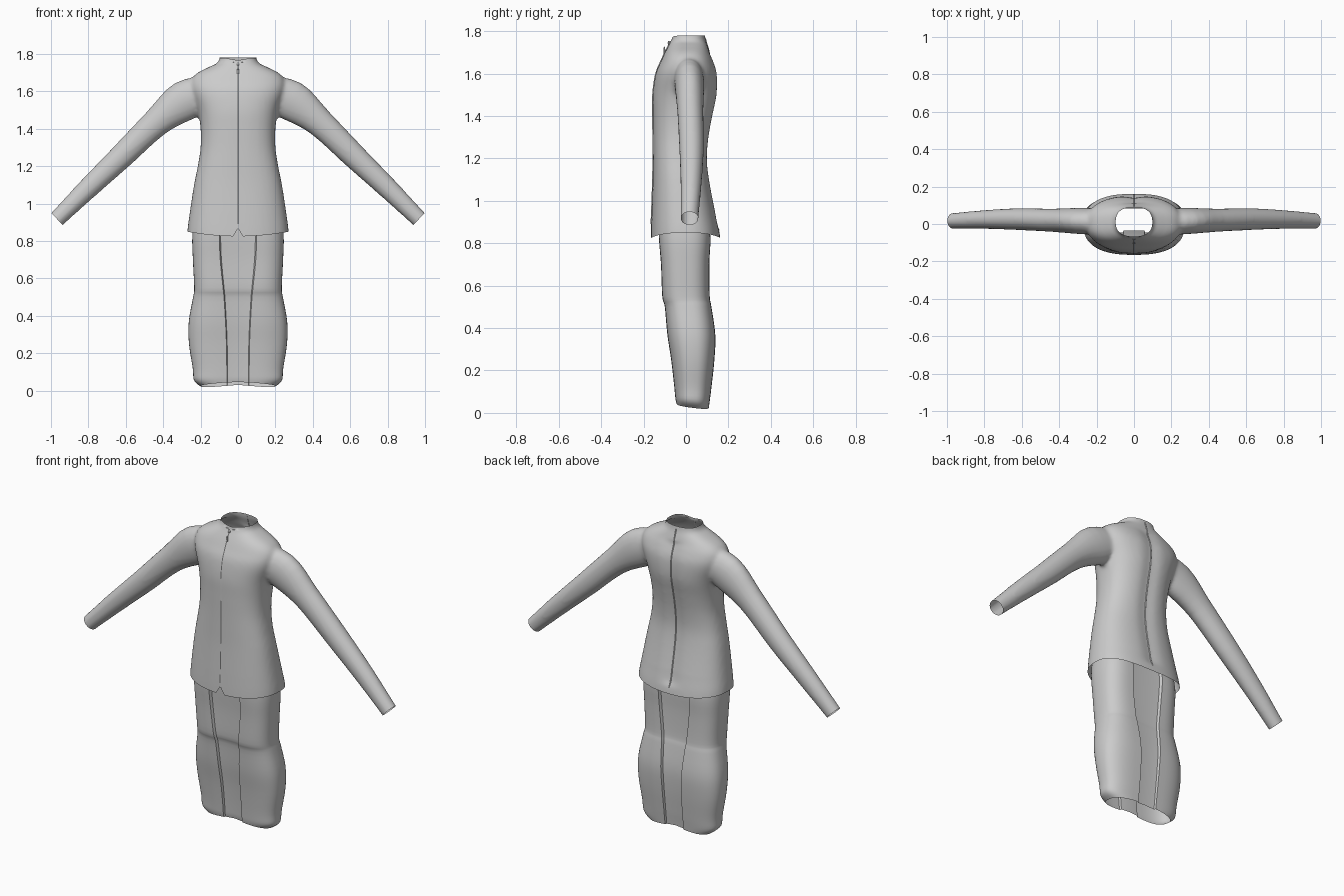
import bpy, bmesh, math
from mathutils import Vector

cube = bpy.data.objects.get("Cube")
if cube:
    bpy.data.objects.remove(cube)


def material(name, value):
    m = bpy.data.materials.new(name)
    m.use_nodes = True
    m.diffuse_color = (value, value, value, 1)
    m.node_tree.nodes["Principled BSDF"].inputs["Base Color"].default_value = (value, value, value, 1)
    return m


CLOTH = material("light grey cloth", 0.6)


def finish(name, bm, angle=40):
    bmesh.ops.recalc_face_normals(bm, faces=bm.faces)
    me = bpy.data.meshes.new(name)
    bm.to_mesh(me)
    bm.free()
    ob = bpy.data.objects.new(name, me)
    bpy.context.collection.objects.link(ob)
    me.materials.append(CLOTH)
    bpy.ops.object.select_all(action="DESELECT")
    ob.select_set(True)
    bpy.context.view_layer.objects.active = ob
    bpy.ops.object.shade_smooth_by_angle(angle=math.radians(angle))
    return ob


def loft(bm, rings, caps=False):
    rows = [[bm.verts.new(p) for p in ring] for ring in rings]
    n = len(rows[0])
    for a, b in zip(rows, rows[1:]):
        for i in range(n):
            j = (i + 1) % n
            bm.faces.new((a[i], a[j], b[j], b[i]))
    if caps:
        bm.faces.new(rows[0])
        bm.faces.new(rows[-1])


def smooth_rows(rows, steps=4):
    """Catmull-Rom interpolation of rows of numbers."""
    out = []
    for i in range(len(rows) - 1):
        p = [rows[max(i - 1, 0)], rows[i], rows[i + 1], rows[min(i + 2, len(rows) - 1)]]
        for s in range(steps):
            t = s / steps
            out.append([0.5 * (2 * b + (c - a) * t + (2 * a - 5 * b + 4 * c - d) * t * t
                               + (3 * b - a - 3 * c + d) * t ** 3) for a, b, c, d in zip(*p)])
    return out + [list(rows[-1])]


def power(v, e):
    return math.copysign(abs(v) ** e, v)


# Jacket body: height, half width, front y, back y
BODY = smooth_rows([
    (0.76, 0.275, -0.165, 0.17), (0.86, 0.27, -0.165, 0.16), (0.95, 0.258, -0.162, 0.14),
    (1.1, 0.235, -0.157, 0.112), (1.2, 0.215, -0.156, 0.102), (1.3, 0.2, -0.156, 0.11),
    (1.4, 0.2, -0.157, 0.128), (1.5, 0.215, -0.157, 0.148), (1.6, 0.25, -0.143, 0.148),
    (1.66, 0.25, -0.118, 0.13), (1.7, 0.215, -0.1, 0.112), (1.735, 0.145, -0.082, 0.1),
    (1.76, 0.103, -0.07, 0.092), (1.82, 0.096, -0.062, 0.086)])


def body_ring(z, hx, front, back):
    mid, hy, ring = (front + back) / 2, (back - front) / 2, []
    e = 2 / 2.5
    for i in range(64):
        a = math.tau * i / 64
        x, y = hx * power(math.cos(a), e), mid + hy * power(math.sin(a), e)
        if y > mid and 0.9 < z < 1.7:      # shallow groove down the spine
            y -= 0.012 * math.exp(-(x / 0.04) ** 2)
        ring.append((x, y, z))
    return ring


# Sleeve: centre x, centre z, radius across, centre y, radius in y
SLEEVE = smooth_rows([
    (0.14, 1.6, 0.085, 0.01, 0.07), (0.285, 1.55, 0.108, 0.016, 0.07),
    (0.437, 1.433, 0.077, 0.02, 0.062), (0.625, 1.25, 0.066, 0.026, 0.058),
    (0.8, 1.083, 0.056, 0.024, 0.05), (0.967, 0.918, 0.045, 0.017, 0.042),
    (1.03, 0.855, 0.043, 0.016, 0.042)])


def sleeve_rings(side):
    rings = []
    for i, (x, z, r, y, ry) in enumerate(SLEEVE):
        p, q = SLEEVE[max(i - 1, 0)], SLEEVE[min(i + 1, len(SLEEVE) - 1)]
        d = Vector((q[0] - p[0], 0, q[1] - p[1])).normalized()
        ring = []
        for k in range(32):
            a = math.tau * k / 32
            u = r * math.cos(a)
            ring.append((side * (x - d.z * u), y + ry * math.sin(a), z + d.x * u))
        rings.append(ring)
    return rings


# Jacket: body and sleeves blended to one skin, then opened at neck, hem and cuffs
bm = bmesh.new()
loft(bm, [body_ring(*r) for r in BODY], True)
for side in (-1, 1):
    loft(bm, sleeve_rings(side), True)
jacket = finish("jacket", bm)
remesh = jacket.modifiers.new("blend", "REMESH")
remesh.mode, remesh.voxel_size = "VOXEL", 0.011
soften = jacket.modifiers.new("soften", "SMOOTH")
soften.factor, soften.iterations = 0.5, 6
for name in ("blend", "soften"):
    bpy.ops.object.modifier_apply(modifier=name)

bm = bmesh.new()
bm.from_mesh(jacket.data)
cuts = [((0, 0, 1.78), (0, 0, 1)), ((0, 0, 0.85), (0, 0, -1))]
cuts += [((s * 0.968, 0, 0.918), (s * 0.71, 0, -0.7)) for s in (-1, 1)]
for point, normal in cuts:
    bmesh.ops.bisect_plane(bm, geom=bm.verts[:] + bm.edges[:] + bm.faces[:], plane_co=point,
                           plane_no=normal, clear_outer=True)
for v in bm.verts:
    x, y, z = v.co
    if z < 0.95 and abs(x) < 0.4:          # dipped hem with a small front notch
        drop = 0.025 * (1 - min(1, abs(x) / 0.27) ** 2)
        notch = 0.045 * max(0, 1 - abs(x) / 0.025) if y < 0 else 0
        v.co.z -= (drop - notch) * (0.95 - z) / 0.1
    if z > 1.765 and y < 0:                # dip at the collar front
        v.co.z -= 0.012 * math.exp(-(x / 0.05) ** 2)
bpy.data.objects.remove(jacket)
jacket = finish("jacket", bm)

# Trousers: height, half width, front y, back y, half width of the middle panel
TROUSERS = smooth_rows([
    (0.97, 0.225, -0.13, 0.1, 0.1), (0.83, 0.244, -0.128, 0.115, 0.1),
    (0.7, 0.241, -0.118, 0.11, 0.095), (0.55, 0.234, -0.112, 0.112, 0.08),
    (0.5, 0.24, -0.1, 0.12, 0.075), (0.37, 0.263, -0.088, 0.138, 0.067),
    (0.25, 0.262, -0.07, 0.134, 0.062), (0.12, 0.242, -0.055, 0.12, 0.06),
    (0.05, 0.235, -0.05, 0.112, 0.06), (0.015, 0.2, -0.045, 0.108, 0.06)])


def trouser_ring(z, hx, front, back, w):
    mid = (front + back) / 2
    quarter = []
    for i in range(13):
        a = math.pi / 2 * i / 12
        quarter.append((w + (hx - w) * math.cos(a) ** 0.75, math.sin(a) ** 0.75))
    quarter += [(w * 0.93, 0.87), (w * 0.5, 0.85)]
    half = quarter + [(0, 0.85)] + [(-x, s) for x, s in reversed(quarter)]
    lower = max(0, 1 - z / 0.1)

    def point(x, y):
        rise = 0.018 * (1 - abs(x) / hx) + 0.15 * (0.1 - y) * (y < 0.1)
        return (x, y, z + lower * rise)

    ring = [point(x, mid + (back - mid) * s) for x, s in half]
    return ring + [point(-x, mid + (front - mid) * s) for x, s in half[1:-1]]


bm = bmesh.new()
loft(bm, [trouser_ring(*r) for r in TROUSERS])
trousers = finish("trousers", bm, 35)


# Seams: narrow strips laid along the middle of the front and back
def seam(name, y_sign, low, high, width):
    bm = bmesh.new()
    rows = []
    jacket_hit = jacket.ray_cast
    for i in range(41):
        z = low + (high - low) * i / 40
        hit, loc, _, _ = jacket_hit(Vector((0, y_sign, z)), Vector((0, -y_sign, 0)))
        if hit:
            y = loc.y + y_sign * 0.003
            rows.append([bm.verts.new((x, y - y_sign * 0.004 * (x != 0), z))
                         for x in (-width, 0, width)])
    for a, b in zip(rows, rows[1:]):
        for k in (0, 1):
            bm.faces.new((a[k], a[k + 1], b[k + 1], b[k]))
    return finish(name, bm, 20)


seam("front_zip", -1, 0.89, 1.755, 0.006)
seam("back_seam", 1, 0.86, 1.765, 0.004)

# Zip pull hanging below the collar
bm = bmesh.new()
for z, sx, sz in ((1.745, 0.014, 0.02), (1.705, 0.012, 0.045)):
    _, loc, _, _ = jacket.ray_cast(Vector((0, -1, z)), Vector((0, 1, 0)))
    made = bmesh.ops.create_uvsphere(bm, u_segments=10, v_segments=6, radius=0.5)["verts"]
    for v in made:
        v.co = Vector((v.co.x * sx, v.co.y * 0.01 + loc.y - 0.005, v.co.z * sz + z))
finish("zip_pull", bm)
